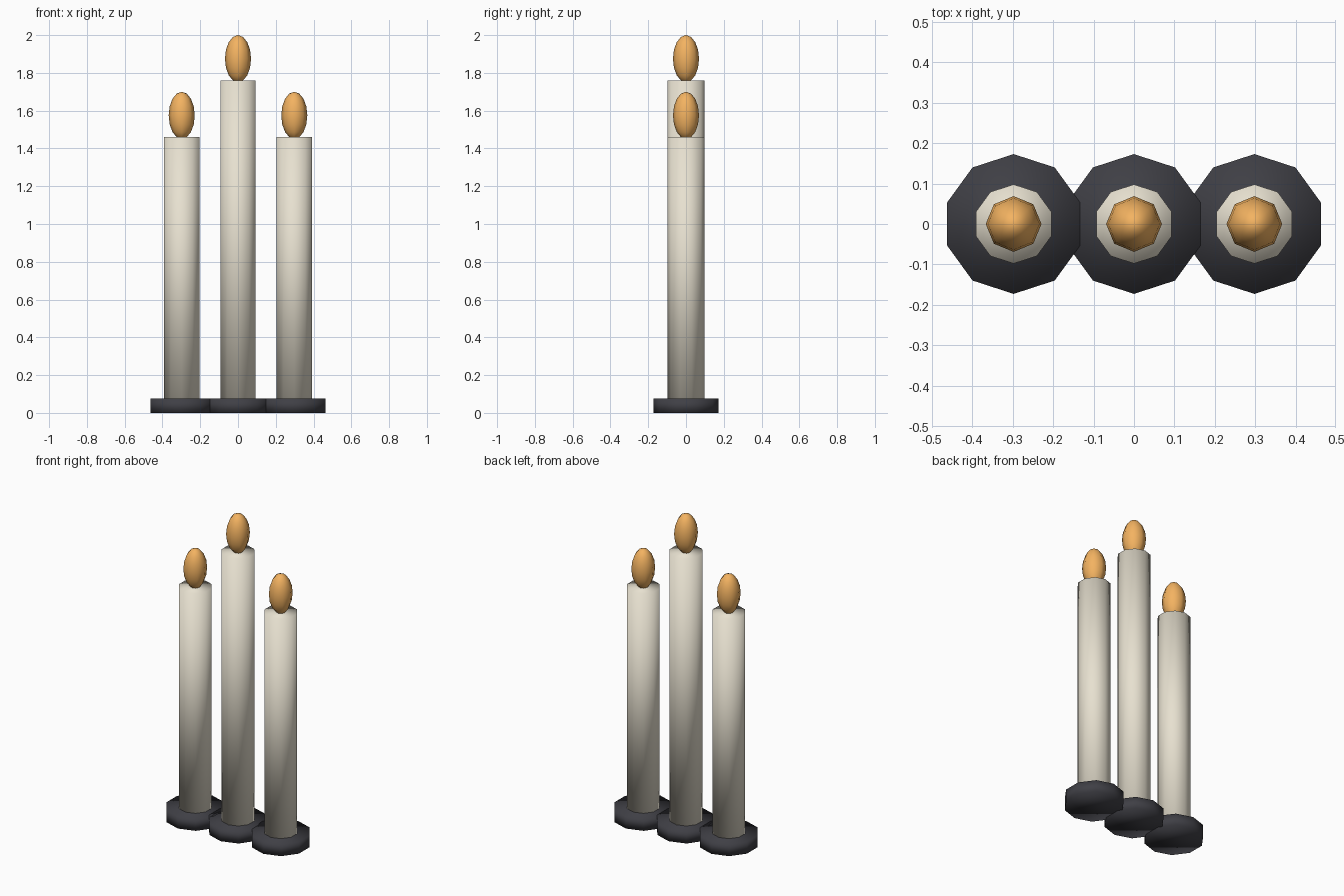
import bpy

if "Cube" in bpy.data.objects:
    bpy.data.objects.remove(bpy.data.objects["Cube"])


def material(name, rgb):
    m = bpy.data.materials.new(name)
    m.diffuse_color = (*rgb, 1)
    m.use_nodes = True
    m.node_tree.nodes["Principled BSDF"].inputs["Base Color"].default_value = m.diffuse_color
    return m


WAX = material("wax", (0.80, 0.75, 0.63))
DARK = material("dark_metal", (0.05, 0.05, 0.06))
GLOW = material("flame_orange", (0.90, 0.45, 0.12))


def finish(name, mat):
    ob = bpy.context.object
    ob.name = name
    ob.data.materials.append(mat)
    bpy.ops.object.shade_smooth()
    return ob


def cylinder(name, x, radius, z0, z1, mat):
    bpy.ops.mesh.primitive_cylinder_add(
        vertices=10, radius=radius, depth=z1 - z0, location=(x, 0, (z0 + z1) / 2))
    finish(name, mat)


# Three candles in a row, the middle one taller
for side, x, top in (("left", -0.298, 1.46), ("middle", 0, 1.76), ("right", 0.298, 1.46)):
    # Ten-sided foot
    cylinder(f"{side}_base", x, 0.173, 0, 0.075, DARK)
    # Wax body
    cylinder(f"{side}_candle", x, 0.098, 0.07, top, WAX)
    # Egg-shaped flame, slightly sunk into the wax
    bpy.ops.mesh.primitive_uv_sphere_add(
        segments=8, ring_count=8, radius=1, location=(x, 0, top + 0.115))
    flame = finish(f"{side}_flame", GLOW)
    flame.scale = (0.069, 0.069, 0.125)
